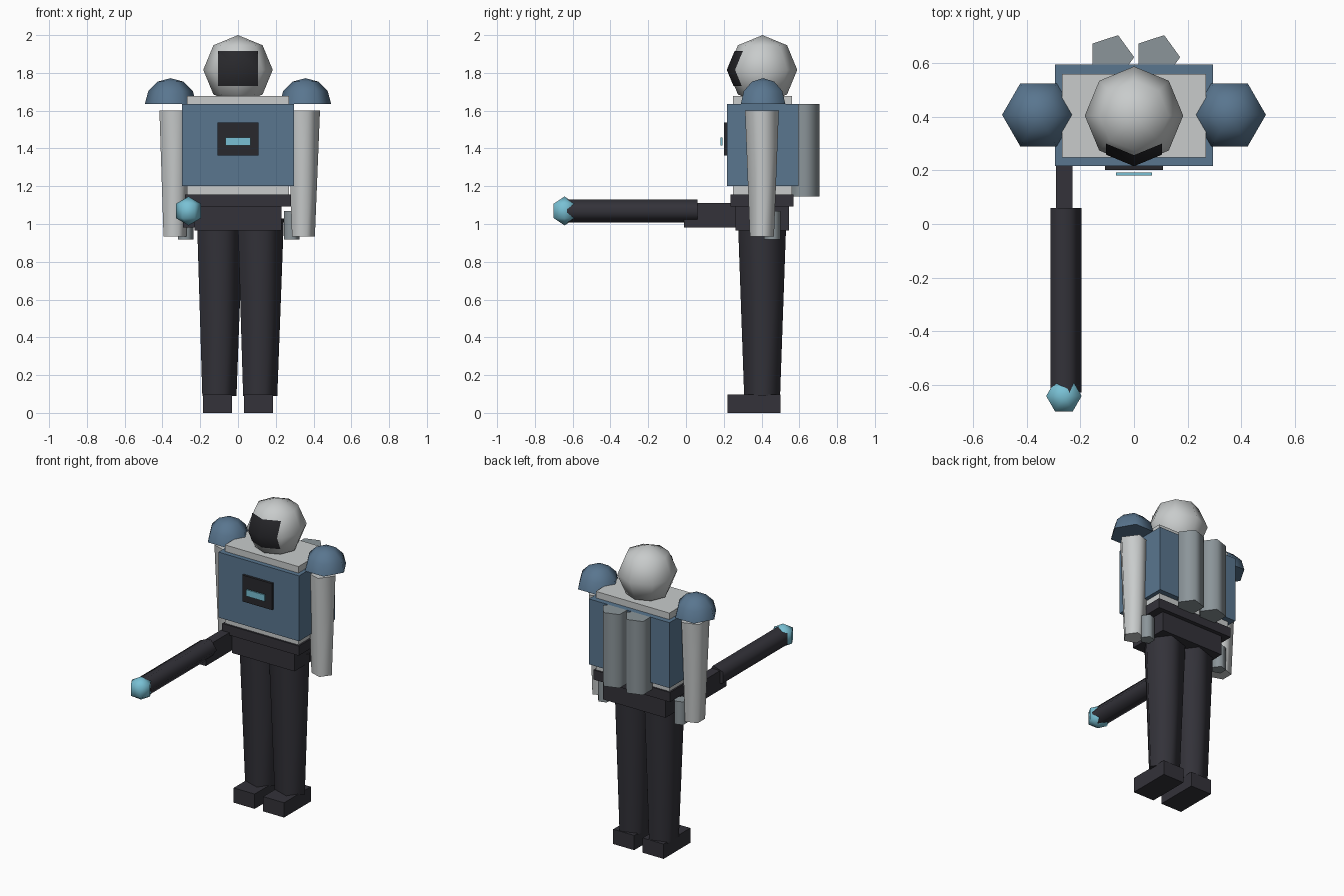
import bpy, bmesh
from math import sin, cos, pi, radians
from mathutils import Matrix

cube = bpy.data.objects.get("Cube")
if cube:
    bpy.data.objects.remove(cube, do_unlink=True)


def material(name, r, g, b):
    m = bpy.data.materials.new(name)
    m.use_nodes = True
    m.diffuse_color = (r, g, b, 1)
    bsdf = next(n for n in m.node_tree.nodes if n.type == 'BSDF_PRINCIPLED')
    bsdf.inputs["Base Color"].default_value = (r, g, b, 1)
    return m


BLUE = material("armour_blue", 0.10, 0.18, 0.275)
WHITE = material("pale_grey", 0.58, 0.60, 0.60)
GREY = material("steel_grey", 0.26, 0.30, 0.32)
DARK = material("charcoal", 0.033, 0.032, 0.041)
BLACK = material("visor_black", 0.022, 0.022, 0.026)
CYAN = material("glow_cyan", 0.19, 0.53, 0.66)


def finish(name, bm, mat, smooth=False):
    bmesh.ops.recalc_face_normals(bm, faces=bm.faces)
    me = bpy.data.meshes.new(name)
    bm.to_mesh(me)
    bm.free()
    me.materials.append(mat)
    if smooth:
        me.shade_smooth()
        me.set_sharp_from_angle(angle=radians(75))
    ob = bpy.data.objects.new(name, me)
    bpy.context.scene.collection.objects.link(ob)
    return ob


def box(name, mat, x, y, z):
    """Box from its (min, max) range on each axis."""
    bm = bmesh.new()
    bmesh.ops.create_cube(bm, size=1)
    for v in bm.verts:
        v.co = [lo + (c + 0.5) * (hi - lo) for c, (lo, hi) in zip(v.co, (x, y, z))]
    return finish(name, bm, mat)


def turned(profile, sides, centre):
    """Closed solid of rings given as (radius, height), first corner on +x."""
    bm = bmesh.new()
    rings = [[bm.verts.new((r * cos(2 * pi * i / sides), r * sin(2 * pi * i / sides), h))
              for i in range(sides)] for r, h in profile]
    for low, high in zip(rings, rings[1:]):
        for i in range(sides):
            j = (i + 1) % sides
            bm.faces.new((low[i], low[j], high[j], high[i]))
    for end, (r, h) in ((rings[0], profile[0]), (rings[-1], profile[-1])):
        if r > 0.001:
            bm.faces.new(end)
    bmesh.ops.remove_doubles(bm, verts=bm.verts, dist=0.0001)
    bmesh.ops.translate(bm, verts=bm.verts, vec=centre)
    return bm


def arc(radius, start, steps):
    """Ball profile from a start latitude up to the pole."""
    out = []
    for k in range(steps + 1):
        a = radians(start + (90 - start) * k / steps)
        out.append((max(radius * cos(a), 0), radius * sin(a)))
    return out


MID = 0.406

# Head and visor
HEAD = (0, 0.405, 1.816)
finish("head", turned(arc(0.184, -90, 4), 8, HEAD), WHITE, True)
bm = turned(arc(0.189, -90, 4), 8, HEAD)
for co, no in (((0.105, 0, 0), (1, 0, 0)), ((-0.105, 0, 0), (-1, 0, 0)),
               ((0, 0, 1.915), (0, 0, 1)), ((0, 0, 1.73), (0, 0, -1)),
               ((0, 0.35, 0), (0, 1, 0))):
    bmesh.ops.bisect_plane(bm, geom=bm.verts[:] + bm.edges[:] + bm.faces[:],
                           plane_co=co, plane_no=no, clear_outer=True)
finish("visor", bm, BLACK, True)

# Torso
box("inner_torso", WHITE, (-0.27, 0.27), (0.248, 0.56), (1.15, 1.677))
box("chest_armour", BLUE, (-0.296, 0.296), (0.217, 0.596), (1.2, 1.634))
box("chest_panel", BLACK, (-0.109, 0.109), (0.201, 0.225), (1.363, 1.538))
box("chest_light", CYAN, (-0.067, 0.067), (0.182, 0.192), (1.416, 1.459))
box("belt", DARK, (-0.281, 0.281), (0.236, 0.57), (1.093, 1.157))
box("hips", DARK, (-0.23, 0.23), (0.263, 0.544), (0.965, 1.1))

# Paired parts
for side, s in (("left", 1), ("right", -1)):
    finish(side + "_shoulder", turned(arc(0.136, 0, 3), 6, (s * 0.357, 0.408, 1.636)), BLUE, True)
    finish(side + "_arm", turned([(0.067, 0.934), (0.094, 1.6)], 5, (s * 0.34, 0.402, 0)), WHITE, True)
    finish(side + "_hand", turned([(0.045, 0.917), (0.045, 1.07)], 5, (s * 0.28, 0.457, 0)), GREY, True)
    finish(side + "_leg", turned([(0.1, 0.09), (0.135, 1.03)], 5, (s * 0.108, 0.403, 0)), DARK, True)
    box(side + "_foot", DARK, (s * 0.108 - 0.077, s * 0.108 + 0.077), (0.219, 0.499), (0, 0.098))
    finish(side + "_back_tank", turned([(0.0865, 1.146), (0.0865, 1.634)], 5,
                                       (s * 0.086, 0.6235, 0)), GREY, True)

# Held blaster
box("blaster_stock", DARK, (-0.292, -0.229), (-0.01, 0.33), (0.982, 1.11))
bm = turned([(0.064, -0.06), (0.064, 0.63)], 5, (0, 0, 0))
bmesh.ops.transform(bm, verts=bm.verts,
                    matrix=Matrix.Translation((-0.261, 0, 1.069)) @ Matrix.Rotation(pi / 2, 4, 'X'))
finish("blaster_barrel", bm, DARK, True)
finish("muzzle_glow", turned(arc(0.0765, -90, 3), 6, (-0.262, -0.643, 1.069)), CYAN, True)
